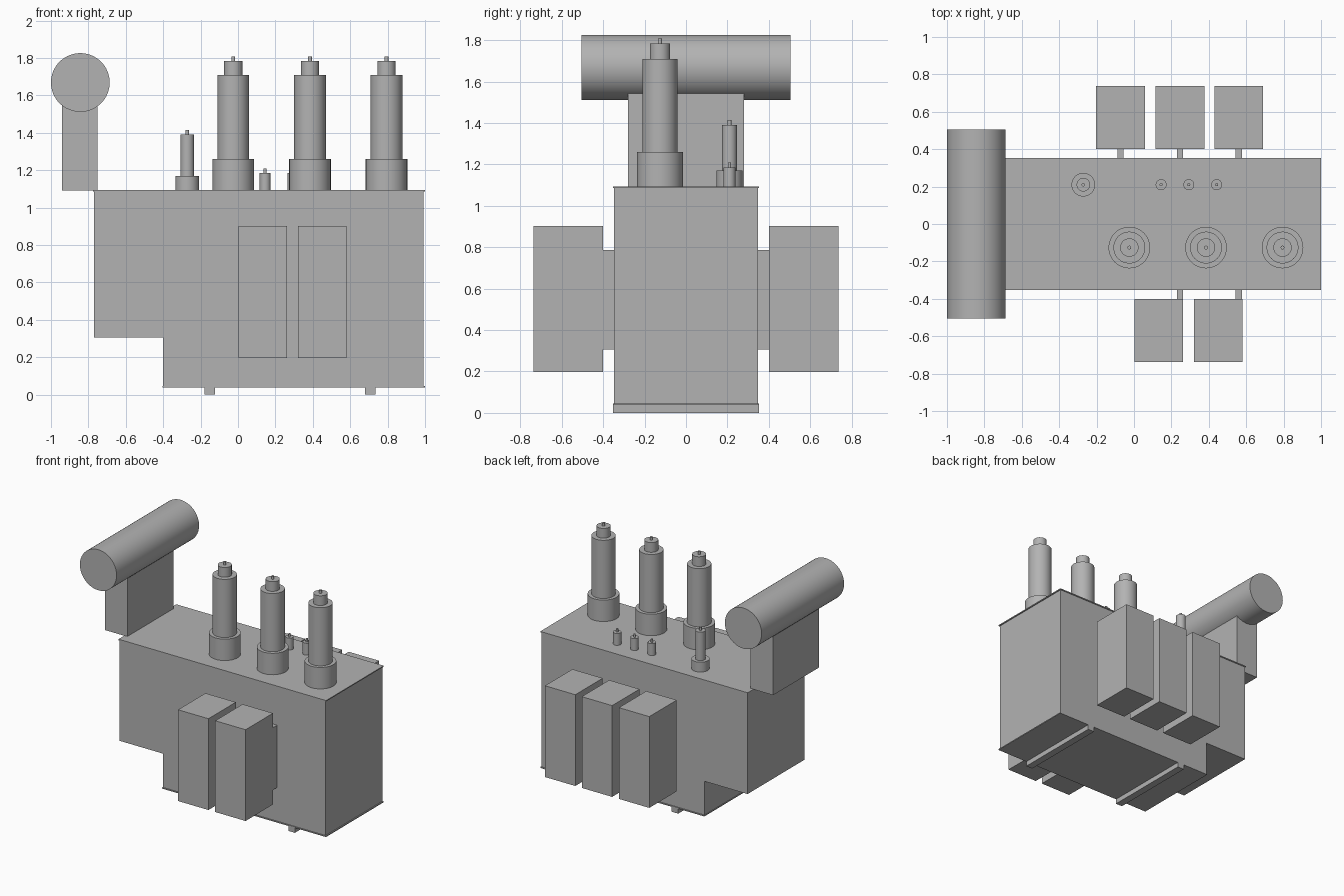
import bpy, bmesh, math
from mathutils import Matrix, Vector

old = bpy.data.objects.get("Cube")
if old:
    bpy.data.objects.remove(old, do_unlink=True)

grey = bpy.data.materials.new("plain_grey")
grey.use_nodes = True
colour = (0.45, 0.45, 0.45, 1)
grey.diffuse_color = colour
grey.node_tree.nodes["Principled BSDF"].inputs["Base Color"].default_value = colour


def finish(name, bm, smooth=False):
    bmesh.ops.recalc_face_normals(bm, faces=bm.faces)
    mesh = bpy.data.meshes.new(name)
    bm.to_mesh(mesh)
    bm.free()
    mesh.materials.append(grey)
    obj = bpy.data.objects.new(name, mesh)
    bpy.context.collection.objects.link(obj)
    if smooth:
        bpy.ops.object.select_all(action="DESELECT")
        obj.select_set(True)
        bpy.context.view_layer.objects.active = obj
        bpy.ops.object.shade_smooth_by_angle(angle=math.radians(35))
    return obj


def box(name, x, y, z):
    """Box from three (low, high) ranges."""
    bm = bmesh.new()
    size = Vector([r[1] - r[0] for r in (x, y, z)])
    mid = Vector([(r[0] + r[1]) / 2 for r in (x, y, z)])
    bmesh.ops.create_cube(bm, size=1, matrix=Matrix.Translation(mid) @ Matrix.Diagonal(size.to_4d()))
    return finish(name, bm)


def stepped_post(name, x, y, steps, z=1.09, sides=48):
    """Turned post; each step is (radius, top height)."""
    bm = bmesh.new()
    profile = [(0, z)]
    for radius, top in steps:
        profile += [(radius, z), (radius, top)]
        z = top
    profile.append((0, z))
    verts = [bm.verts.new((r, 0, h)) for r, h in profile]
    edges = [bm.edges.new(pair) for pair in zip(verts, verts[1:])]
    bmesh.ops.spin(bm, geom=verts + edges, cent=(0, 0, 0), axis=(0, 0, 1),
                   angle=math.tau, steps=sides)
    bmesh.ops.remove_doubles(bm, verts=bm.verts, dist=0.0001)
    bmesh.ops.translate(bm, verts=bm.verts, vec=(x, y, 0))
    return finish(name, bm, smooth=True)


# Main tank: stepped side profile extruded across the width
half = 0.347
bm = bmesh.new()
outline = [(-0.77, 0.307), (-0.4, 0.307), (-0.4, 0.04), (0.992, 0.04), (0.992, 1.09), (-0.77, 1.09)]
face = bm.faces.new([bm.verts.new((x, -half, z)) for x, z in outline])
side = bmesh.ops.extrude_face_region(bm, geom=[face])["geom"]
bmesh.ops.translate(bm, verts=[v for v in side if isinstance(v, bmesh.types.BMVert)], vec=(0, 2 * half, 0))
finish("tank", bm)

# Thin lid and base flanges, and the skids
rim = (-0.353, 0.353)
box("tank_lid", (-0.775, 1.0), rim, (1.086, 1.094))
box("tank_base_plate", (-0.404, 1.0), rim, (0.038, 0.046))
for name, x in (("right_skid", -0.152), ("left_skid", 0.706)):
    box(name, (x - 0.028, x + 0.028), rim, (0, 0.042))

# Overhead reservoir and its support
box("reservoir_support", (-0.942, -0.75), (-0.28, 0.28), (1.092, 1.62))
bm = bmesh.new()
bmesh.ops.create_cone(bm, cap_ends=True, segments=64, radius1=0.157, radius2=0.157, depth=1.008,
                      matrix=Matrix.Translation((-0.843, 0, 1.669)) @ Matrix.Rotation(math.pi / 2, 4, "X"))
finish("reservoir", bm, smooth=True)

# Insulated posts on the lid
for i, x in enumerate((-0.025, 0.385, 0.794)):
    stepped_post(f"high_bushing_{i + 1}", x, -0.126,
                 [(0.111, 1.26), (0.085, 1.71), (0.049, 1.785), (0.01, 1.808)])
stepped_post("neutral_bushing", -0.271, 0.21, [(0.063, 1.17), (0.036, 1.39), (0.009, 1.415)])
for i, x in enumerate((0.145, 0.293, 0.442)):
    stepped_post(f"low_bushing_{i + 1}", x, 0.21, [(0.029, 1.186), (0.008, 1.21)])

# Radiators with the plates joining them to the tank: (side, radiator centre, plate centre)
banks = [("front", -1, 0.133, 0.246), ("front", -1, 0.451, 0.561),
         ("back", 1, -0.072, -0.072), ("back", 1, 0.246, 0.246), ("back", 1, 0.561, 0.561)]
for i, (label, s, x, px) in enumerate(banks):
    box(f"{label}_radiator_{i + 1}", (x - 0.13, x + 0.13), sorted((s * 0.402, s * 0.737)), (0.197, 0.903))
    box(f"{label}_radiator_plate_{i + 1}", (px - 0.017, px + 0.017), sorted((s * 0.34, s * 0.41)), (0.307, 0.788))
